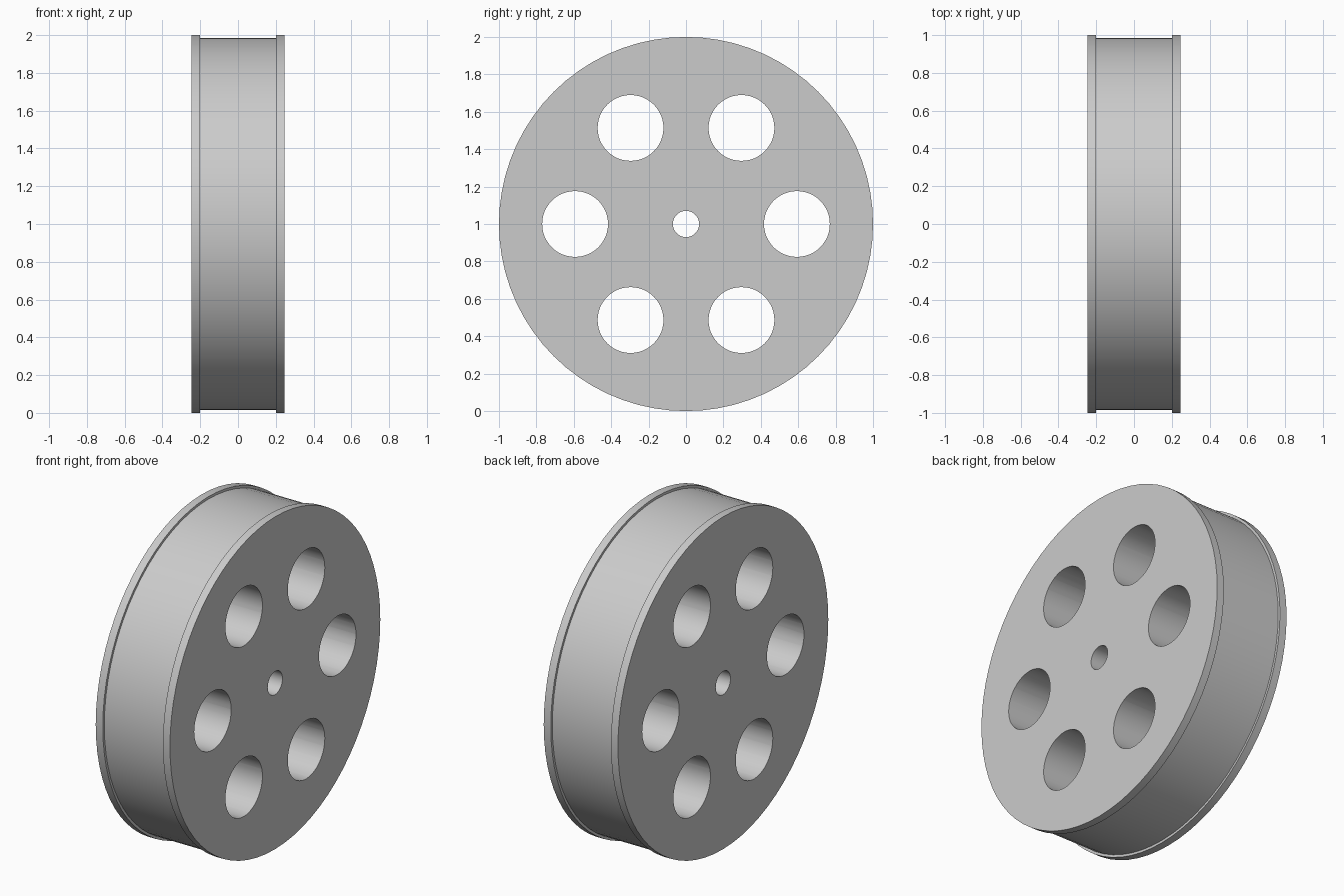
import bpy
import bmesh
from math import cos, sin, tau
from mathutils import Matrix

HALF_WIDTH = 0.247
BAND_HALF = 0.2
RIM_RADIUS = 1.0
BAND_RADIUS = 0.985
BORE_RADIUS = 0.07
HOLE_RADIUS = 0.176
HOLE_RING = 0.593
HOLES = 6

cube = bpy.data.objects.get("Cube")
if cube:
    bpy.data.objects.remove(cube, do_unlink=True)

# Plain grey finish
grey = bpy.data.materials.new("light_grey")
grey.use_nodes = True
colour = (0.6, 0.6, 0.6, 1)
grey.diffuse_color = colour
grey.node_tree.nodes["Principled BSDF"].inputs["Base Color"].default_value = colour


def add_object(name, bm):
    bmesh.ops.recalc_face_normals(bm, faces=bm.faces)
    mesh = bpy.data.meshes.new(name)
    bm.to_mesh(mesh)
    bm.free()
    mesh.materials.append(grey)
    obj = bpy.data.objects.new(name, mesh)
    bpy.context.collection.objects.link(obj)
    return obj


# Wheel body: a closed half profile (x, radius) turned around the x axis
side = [(HALF_WIDTH, BORE_RADIUS), (HALF_WIDTH, RIM_RADIUS),
        (BAND_HALF, RIM_RADIUS), (BAND_HALF, BAND_RADIUS)]
profile = side + [(-x, r) for x, r in reversed(side)]
bm = bmesh.new()
verts = [bm.verts.new((x, 0, r)) for x, r in profile]
edges = [bm.edges.new((v, verts[i - 1])) for i, v in enumerate(verts)]
bmesh.ops.spin(bm, geom=verts + edges, cent=(0, 0, 0), axis=(1, 0, 0),
               angle=tau, steps=72, use_merge=True)
bmesh.ops.remove_doubles(bm, verts=bm.verts, dist=0.0001)
bmesh.ops.translate(bm, verts=bm.verts, vec=(0, 0, RIM_RADIUS))
wheel = add_object("wheel", bm)

# Ring of lightening holes, cut right through the body
bm = bmesh.new()
for i in range(HOLES):
    a = tau * i / HOLES
    place = Matrix.Translation((0, HOLE_RING * cos(a), RIM_RADIUS + HOLE_RING * sin(a)))
    bmesh.ops.create_cone(bm, cap_ends=True, segments=48, radius1=HOLE_RADIUS,
                          radius2=HOLE_RADIUS, depth=1,
                          matrix=place @ Matrix.Rotation(tau / 4, 4, "Y"))
cutter = add_object("hole_cutter", bm)
cutter.hide_render = True

cut = wheel.modifiers.new("holes", "BOOLEAN")
cut.operation = "DIFFERENCE"
cut.solver = "EXACT"
cut.object = cutter
bpy.ops.object.select_all(action="DESELECT")
wheel.select_set(True)
bpy.context.view_layer.objects.active = wheel
bpy.ops.object.modifier_apply(modifier=cut.name)
bpy.data.objects.remove(cutter, do_unlink=True)

# Smooth round walls with crisp rims
bpy.ops.object.shade_smooth_by_angle(angle=0.5)
